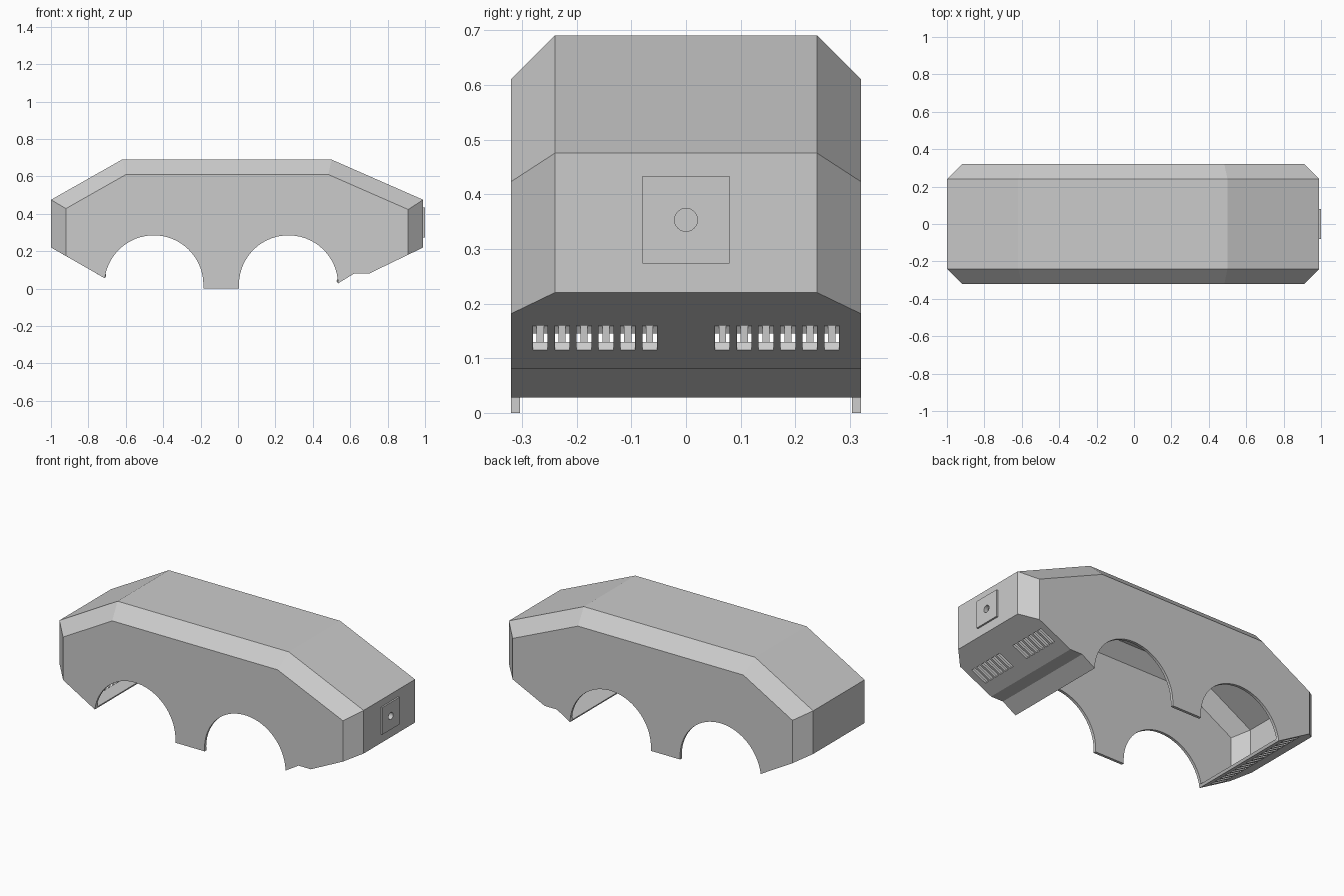
import bpy, bmesh, math
from mathutils import Vector, Matrix

cube = bpy.data.objects.get("Cube")
if cube:
    bpy.data.objects.remove(cube, do_unlink=True)

grey = bpy.data.materials.new("plain grey")
grey.use_nodes = True
grey.diffuse_color = (0.6, 0.6, 0.6, 1)
grey.node_tree.nodes["Principled BSDF"].inputs["Base Color"].default_value = (0.6, 0.6, 0.6, 1)

WALL, SIDE, MID = 0.016, 0.32, 0.24


def make_object(name, bm):
    mesh = bpy.data.meshes.new(name)
    bm.to_mesh(mesh)
    bm.free()
    mesh.materials.append(grey)
    obj = bpy.data.objects.new(name, mesh)
    bpy.context.collection.objects.link(obj)
    return obj


def cut(obj, cutter):
    mod = obj.modifiers.new("cut", "BOOLEAN")
    mod.operation, mod.solver, mod.object = "DIFFERENCE", "EXACT", cutter
    bpy.context.view_layer.objects.active = obj
    bpy.ops.object.modifier_apply(modifier=mod.name)


def arch(cx, start, end, steps=32):
    """Wheel arch points from one angle to the other, in degrees."""
    angles = [math.radians(start + (end - start) * i / steps) for i in range(steps + 1)]
    return [(cx + 0.265 * math.cos(a), 0.02 + 0.265 * math.sin(a)) for a in angles]


# Profiles: outer ridge, and the matching inset edge of the side panels
ridge = [(-1, 0.22), (-1, 0.475), (-0.62, 0.69), (0.5, 0.69), (0.99, 0.475), (0.99, 0.22)]
inset = [(-0.92, 0.1745), (-0.92, 0.428), (-0.599, 0.61), (0.483, 0.61), (0.91, 0.423), (0.91, 0.1814)]
lip = [(0.70, 0.08), (0.62, 0.08)]
arches = arch(0.27, 1.7, 184.3) + arch(-0.45, -4.3, 172.3)

# Outer skin of the body
bm = bmesh.new()
cache = {}


def vert(p, y):
    key = (round(p[0], 4), y, round(p[1], 4))
    if key not in cache:
        cache[key] = bm.verts.new(key)
    return cache[key]


def face(*points):
    return bm.faces.new([vert(p, y) for p, y in points])


for i in range(len(ridge) - 1):
    a, b, c, d = ridge[i], ridge[i + 1], inset[i], inset[i + 1]
    face((a, -MID), (b, -MID), (b, MID), (a, MID))
    for s in (-1, 1):
        face((a, s * MID), (b, s * MID), (d, s * SIDE), (c, s * SIDE))
for s in (-1, 1):
    face(*[(p, s * SIDE) for p in inset + lip + arches])

# Sloping undersides and the stepped lip
for r, e, p in ((ridge[0], inset[0], arches[-1]), (ridge[-1], inset[-1], lip[0])):
    face((r, -MID), (r, MID), (e, SIDE), (p, SIDE), (p, -SIDE), (e, -SIDE))
for a, b in ((lip[0], lip[1]), (lip[1], arches[0])):
    face((a, -SIDE), (a, SIDE), (b, SIDE), (b, -SIDE))

bmesh.ops.recalc_face_normals(bm, faces=bm.faces[:])
bm.normal_update()
if max(bm.faces, key=lambda f: f.calc_center_median().z).normal.z < 0:
    bmesh.ops.reverse_faces(bm, faces=bm.faces[:])
    bm.normal_update()

# Inner skin, moved in by the wall thickness from every adjoining face
outer_faces = bm.faces[:]
rim = [e for e in bm.edges if e.is_boundary]
inner = {}
for v in bm.verts[:]:
    normals = [f.normal.copy() for f in v.link_faces]
    shift = Vector()
    for _ in range(150):
        for n in normals:
            shift += n * (-WALL - n.dot(shift))
    inner[v] = v.co + shift
inner = {v: bm.verts.new(co) for v, co in inner.items()}
for f in outer_faces:
    bm.faces.new([inner[v] for v in reversed(f.verts)])
for e in rim:
    loop = e.link_loops[0]
    a, b = loop.vert, loop.link_loop_next.vert
    bm.faces.new((b, a, inner[a], inner[b]))
body = make_object("body_shell", bm)

# Square mounting plate on the end
bm = bmesh.new()
bmesh.ops.create_cube(bm, size=1, matrix=Matrix.Translation((0.9945, 0, 0.353))
                      @ Matrix.Diagonal((0.011, 0.16, 0.16, 1)))
plate = make_object("end_plate", bm)

# Vent slots through both sloping undersides
bm = bmesh.new()


def slot(p, q, z_low, z_high, y):
    p, q = Vector((p[0], 0, p[1])), Vector((q[0], 0, q[1]))
    along = (q - p).normalized()
    centre = p + (q - p) * (((z_low + z_high) / 2 - p.z) / (q.z - p.z))
    centre.y = y
    turn = along.to_track_quat("X", "Z").to_matrix().to_4x4()
    size = Matrix.Diagonal(((z_high - z_low) / abs(along.z), 0.027, 0.06, 1))
    bmesh.ops.create_cube(bm, size=1, matrix=Matrix.Translation(centre) @ turn @ size)


for s in (-1, 1):
    for i in range(6):
        slot(lip[0], ridge[-1], 0.115, 0.16, s * (0.0665 + 0.04 * i))
    for i in range(7):
        slot(arches[-1], ridge[0], 0.085, 0.145, s * (0.0465 + 0.04 * i))
slot(arches[-1], ridge[0], 0.085, 0.145, 0)
slots = make_object("slot_cutter", bm)

# Round hole through the plate and the wall behind it
bm = bmesh.new()
bmesh.ops.create_cone(bm, cap_ends=True, segments=32, radius1=0.021, radius2=0.021, depth=0.1,
                      matrix=Matrix.Translation((0.99, 0, 0.353)) @ Matrix.Rotation(math.pi / 2, 4, "Y"))
hole = make_object("hole_cutter", bm)

cut(body, slots)
cut(body, hole)
cut(plate, hole)
for helper in (slots, hole):
    helper.hide_render = True
    bpy.data.objects.remove(helper, do_unlink=True)
